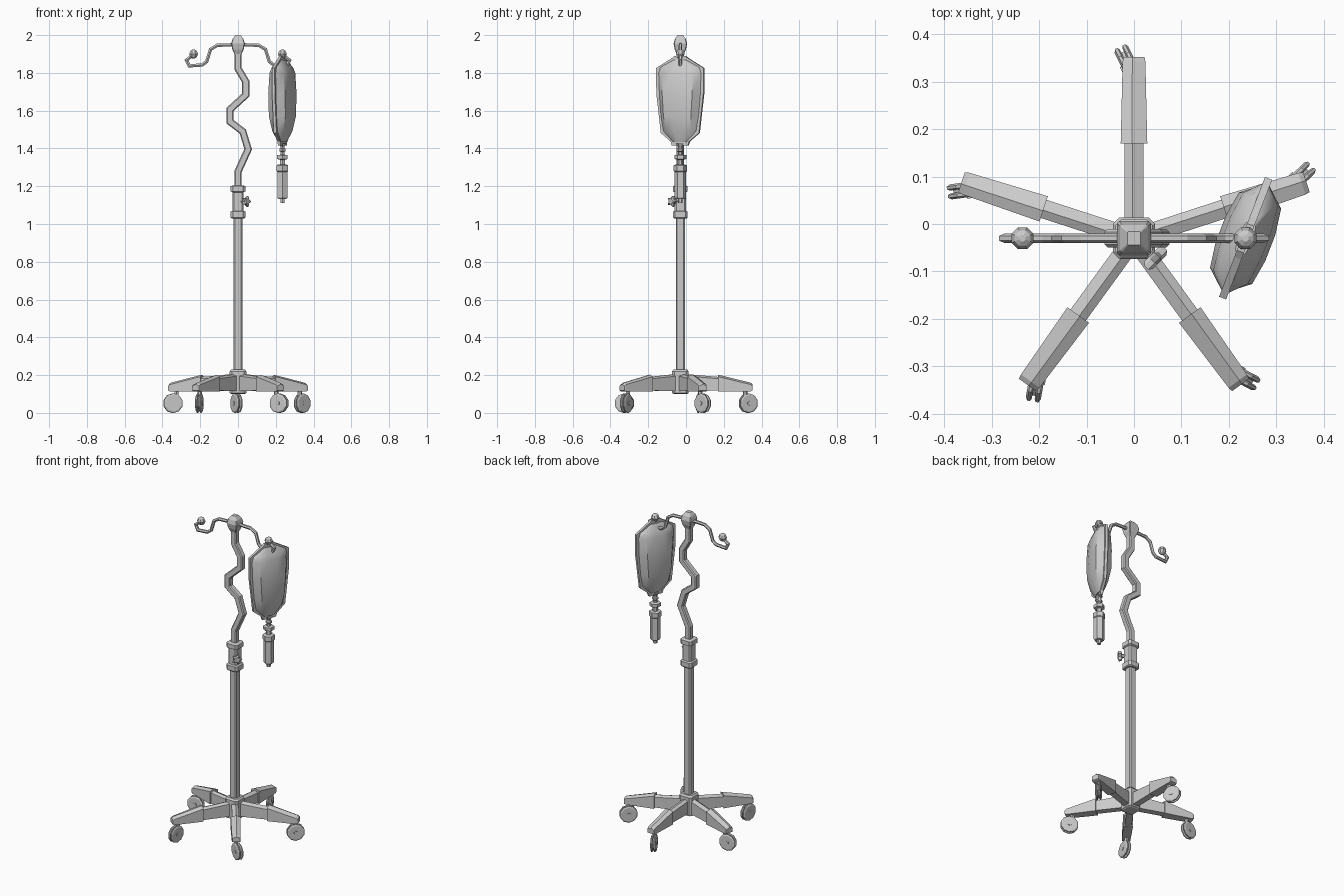
import bpy, math
from mathutils import Vector, Matrix

if "Cube" in bpy.data.objects:
    bpy.data.objects.remove(bpy.data.objects["Cube"])

AXIS = Vector((0, -0.03, 0))          # pole axis
HANG_X = 0.235                        # hook ball / bag axis


def mesh_object(name, verts, faces, matrix=None, smooth=None):
    me = bpy.data.meshes.new(name)
    me.from_pydata([tuple(v) for v in verts], [], faces)
    ob = bpy.data.objects.new(name, me)
    bpy.context.collection.objects.link(ob)
    if matrix is not None:
        me.transform(matrix)
    bpy.context.view_layer.objects.active = ob
    ob.select_set(True)
    bpy.ops.object.mode_set(mode='EDIT')
    bpy.ops.mesh.select_all(action='SELECT')
    bpy.ops.mesh.normals_make_consistent(inside=False)
    bpy.ops.object.mode_set(mode='OBJECT')
    if smooth:
        bpy.ops.object.shade_smooth_by_angle(angle=math.radians(smooth))
    ob.select_set(False)
    return ob


def loft(name, rings, matrix=None, smooth=None):
    """Skin a list of equal-length rings and cap both ends."""
    n = len(rings[0])
    verts = [p for r in rings for p in r]
    faces = [(k * n + i, k * n + (i + 1) % n, (k + 1) * n + (i + 1) % n, (k + 1) * n + i)
             for k in range(len(rings) - 1) for i in range(n)]
    last = (len(rings) - 1) * n
    faces += [tuple(range(n))[::-1], tuple(range(last, last + n))]
    return mesh_object(name, verts, faces, matrix, smooth)


def chamfered(h, c=0.3):
    """Square of half size h with cut corners."""
    k = h * (1 - c)
    return [(h, -k), (h, k), (k, h), (-k, h), (-h, k), (-h, -k), (-k, -h), (k, -h)]


def ngon(r, n, turn=0.5):
    return [(r * math.cos(2 * math.pi * (i + turn) / n),
             r * math.sin(2 * math.pi * (i + turn) / n)) for i in range(n)]


def stack(name, profile, section, matrix):
    """Loft along local z from (half size, z) pairs."""
    return loft(name, [[(x, y, z) for x, y in section(h)] for h, z in profile], matrix)


def sweep(name, path, section):
    """Sweep a section along an (x, z) path lying in the front plane, with mitred joints."""
    pts = [Vector((x, AXIS.y, z)) for x, z in path]
    rings = []
    for i, p in enumerate(pts):
        a = (p - pts[i - 1]).normalized() if i else None
        b = (pts[i + 1] - p).normalized() if i < len(pts) - 1 else None
        t = ((a or b) + (b or a)).normalized()
        side = Vector((t.z, 0, -t.x)) / max(t.dot(a or b), 0.6)
        rings.append([p + side * u + Vector((0, v, 0)) for u, v in section])
    return loft(name, rings)


pole_m = Matrix.Translation(AXIS)
hang_m = Matrix.Translation(AXIS + Vector((HANG_X, 0, 0)))

# base hub, lower pole and height clamp
stack("base_hub", [(0.034, 0.1), (0.044, 0.105), (0.044, 0.22), (0.036, 0.23)], chamfered, pole_m)
stack("lower_pole", [(0.024, 0.2), (0.024, 1.06)], chamfered, pole_m)
stack("height_clamp", [(0.034, 1.03), (0.039, 1.035), (0.039, 1.065), (0.03, 1.07), (0.03, 1.168),
                       (0.039, 1.173), (0.039, 1.2), (0.026, 1.205)], chamfered, pole_m)

# star knob on the clamp, facing front right
knob_m = (Matrix.Translation(AXIS + Vector((0, 0, 1.12))) @ Matrix.Rotation(math.radians(-45), 4, 'Z')
          @ Matrix.Rotation(math.radians(90), 4, 'Y'))
stack("knob_stem", [(0.012, 0.02), (0.012, 0.055)], lambda r: ngon(r, 6), knob_m)
stack("knob", [(0.024, 0.05), (0.031, 0.056), (0.031, 0.068), (0.022, 0.074)],
      lambda r: [(x * (1, 0.6)[i % 2], y * (1, 0.6)[i % 2]) for i, (x, y) in enumerate(ngon(r, 10))],
      knob_m)

# wavy upper pole
sweep("wavy_pole", [(0, 1.19), (0, 1.278), (0.054, 1.396), (0.025, 1.49), (-0.043, 1.542),
                    (-0.043, 1.606), (0.041, 1.683), (0.041, 1.754), (0, 1.823), (0, 1.93)],
      chamfered(0.019))

# finial
stack("finial", [(0.018, 1.897), (0.03, 1.925), (0.036, 1.955), (0.029, 1.98), (0.014, 2.0)],
      lambda h: chamfered(h, 0.12), pole_m)

# mirrored hooks with ball ends
for s, side in ((-1, "left"), (1, "right")):
    path = [(0, 1.95), (0.11, 1.946), (0.145, 1.925), (0.166, 1.86), (0.19, 1.842),
            (0.258, 1.837), (0.273, 1.868), (0.237, 1.895)]
    sweep(side + "_hook", [(s * x, z) for x, z in path], ngon(0.01, 6))
    stack(side + "_hook_ball", [(0.007, 1.876), (0.018, 1.883), (0.025, 1.9), (0.018, 1.917), (0.007, 1.924)],
          lambda r: ngon(r, 8), Matrix.Translation(AXIS + Vector((s * HANG_X, 0, 0))))

# five legs with swivel casters
for i in range(5):
    a = math.radians(90 + 72 * i)
    leg_m = pole_m @ Matrix.Rotation(a, 4, 'Z')

    def leg_ring(r, w, z0, z1):
        return [(r, -w, z0), (r, w, z0), (r, w, z1 - 0.01), (r, 0.15 * w, z1), (r, -w, z1 - 0.01)]

    loft(f"leg_arm_{i}", [leg_ring(0.0, 0.02, 0.115, 0.208), leg_ring(0.21, 0.02, 0.118, 0.19)], leg_m)
    loft(f"leg_sleeve_{i}", [leg_ring(0.2, 0.028, 0.112, 0.202), leg_ring(0.372, 0.024, 0.114, 0.16),
                             leg_ring(0.382, 0.022, 0.118, 0.152)], leg_m)

    # caster trails outward, turned a little from the leg
    cast_m = leg_m @ Matrix.Translation((0.343, 0, 0)) @ Matrix.Rotation(math.radians(26), 4, 'Z')
    stack(f"caster_stem_{i}", [(0.012, 0.085), (0.012, 0.125)], lambda r: ngon(r, 6), cast_m)
    wheel_m = cast_m @ Matrix.Translation((0.018, 0, 0.051)) @ Matrix.Rotation(math.radians(90), 4, 'X')
    for s in (-1, 1):
        stack(f"wheel_{i}_{'a' if s < 0 else 'b'}",
              [(0.046, s * 0.003), (0.052, s * 0.006), (0.052, s * 0.012), (0.044, s * 0.016)],
              lambda r: ngon(r, 10), wheel_m)
    stack(f"axle_{i}", [(0.012, -0.019), (0.012, 0.019)], lambda r: ngon(r, 6), wheel_m)
    stack(f"caster_fork_{i}", [(0.04, -0.006), (0.04, 0.006)], lambda r: ngon(r, 8), wheel_m)

# fluid bag: thin welded seam plate plus a bulging body
bag_m = hang_m @ Matrix.Rotation(math.radians(69), 4, 'Z')
outline = [(0.045, 1.415), (0.052, 1.437), (0.108, 1.482), (0.133, 1.69), (0.135, 1.825), (0.045, 1.878), (0.03, 1.89)]
loft("bag_seam", [[(-w, -0.008, z), (w, -0.008, z), (w, 0.008, z), (-w, 0.008, z)] for w, z in outline], bag_m)


def bag_ring(w, t, z):
    half = [(w, 0.006), (0.72 * w, 0.85 * t), (0.25 * w, t), (-0.25 * w, t), (-0.72 * w, 0.85 * t), (-w, 0.006)]
    return [(x, y, z) for x, y in half] + [(-x, -y, z) for x, y in half]


loft("bag_body", [bag_ring(*r) for r in ((0.04, 0.016, 1.435), (0.094, 0.036, 1.49), (0.108, 0.055, 1.57),
                                         (0.118, 0.056, 1.69), (0.122, 0.046, 1.8), (0.112, 0.034, 1.83),
                                         (0.04, 0.014, 1.868))], bag_m, 35)

# outlet port and drip chamber
stack("bag_port", [(0.022, 1.425), (0.012, 1.408), (0.012, 1.402), (0.019, 1.398), (0.019, 1.386),
                   (0.012, 1.382), (0.012, 1.367), (0.032, 1.364), (0.032, 1.344), (0.015, 1.34),
                   (0.015, 1.305)], lambda r: ngon(r, 6), hang_m)
stack("drip_chamber", [(0.028, 1.314), (0.035, 1.31), (0.035, 1.28), (0.031, 1.276), (0.031, 1.14),
                       (0.026, 1.133), (0.012, 1.133), (0.012, 1.11)], lambda r: ngon(r, 6), hang_m)
